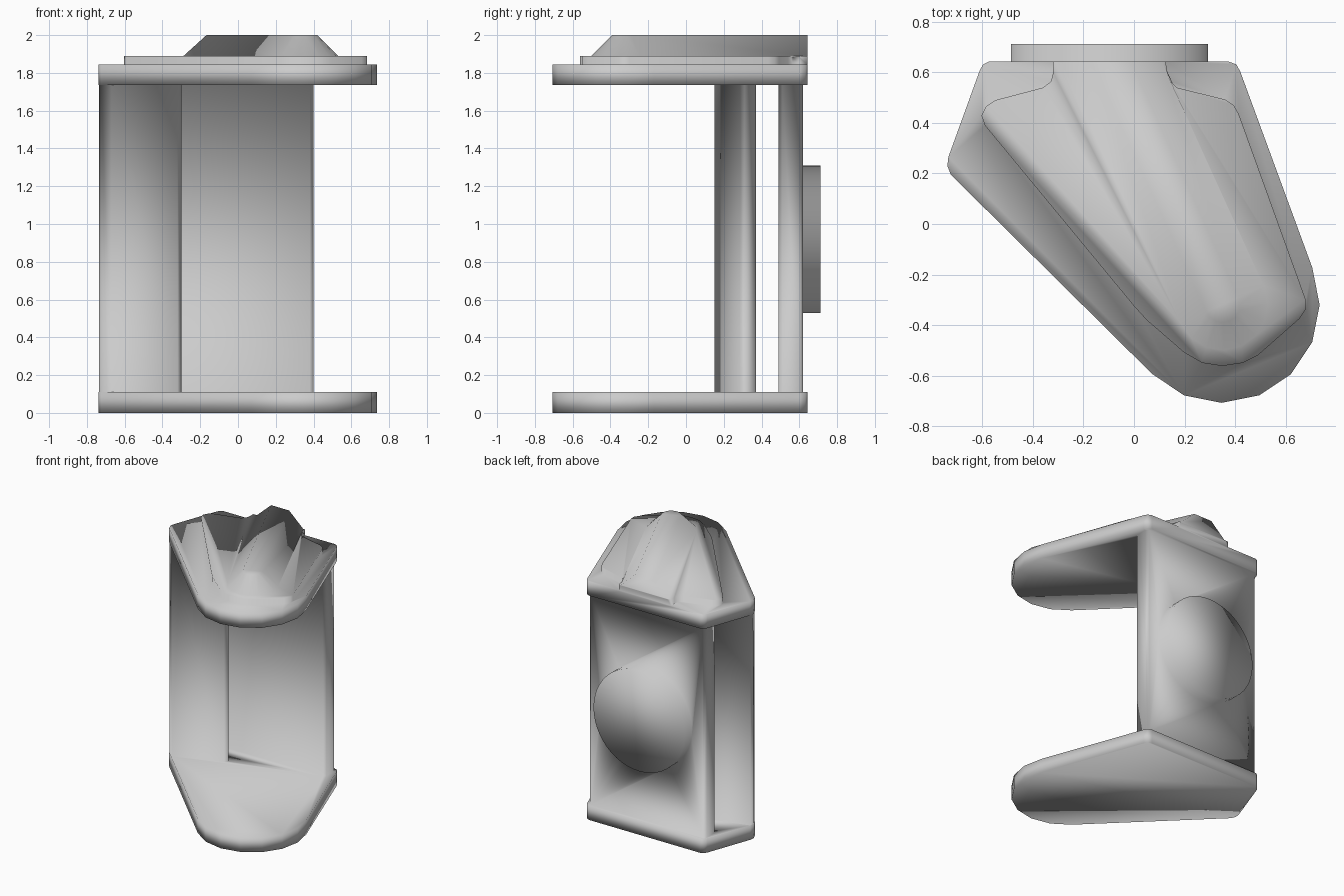
import bpy, bmesh, math

if "Cube" in bpy.data.objects:
    bpy.data.objects.remove(bpy.data.objects["Cube"])


def loft(name, lower, upper, z0, z1):
    """Solid between two matching plan outlines (counter-clockwise)."""
    bm = bmesh.new()
    a = [bm.verts.new((x, y, z0)) for x, y in lower]
    b = [bm.verts.new((x, y, z1)) for x, y in upper]
    n = len(a)
    bm.faces.new(a[::-1])
    bm.faces.new(b)
    for i in range(n):
        j = (i + 1) % n
        bm.faces.new((a[i], a[j], b[j], b[i]))
    bmesh.ops.recalc_face_normals(bm, faces=bm.faces)
    me = bpy.data.meshes.new(name)
    bm.to_mesh(me)
    bm.free()
    ob = bpy.data.objects.new(name, me)
    bpy.context.collection.objects.link(ob)
    return ob


def arc(cx, cy, r, a0, a1, n):
    return [(cx + r * math.cos(math.radians(a0 + (a1 - a0) * i / n)),
             cy + r * math.sin(math.radians(a0 + (a1 - a0) * i / n))) for i in range(n + 1)]


# Top and bottom plates: tapered outline with a round nose
plate = [(0.42, 0.605), (0.405, 0.632), (0.375, 0.643), (-0.575, 0.643), (-0.597, 0.632),
         (-0.61, 0.61), (-0.735, 0.265), (-0.739, 0.23), (-0.725, 0.195)]
plate += arc(0.347, -0.32, 0.388, -135, 22.5, 7)
bracket = loft("bracket", plate, plate, 0, 0.11)
parts = [loft("top_plate", plate, plate, 1.735, 1.845)]

# Back wall and the angled side wall, sunk slightly into both plates
back = [(-0.60, 0.51), (-0.58, 0.49), (0.38, 0.49), (0.40, 0.51), (0.40, 0.60), (0.38, 0.62),
        (-0.58, 0.62), (-0.60, 0.60)]
parts.append(loft("back_wall", back, back, 0.10, 1.745))
side = [(-0.733, 0.262), (-0.737, 0.23), (-0.723, 0.196), (-0.67, 0.152), (-0.32, 0.285),
        (-0.30, 0.31), (-0.34, 0.37)]
parts.append(loft("side_wall", side, side, 0.10, 1.745))

# Round boss on the back
bpy.ops.mesh.primitive_cylinder_add(vertices=48, radius=0.39, depth=0.12,
                                    location=(-0.097, 0.652, 0.92), rotation=(math.pi / 2, 0, 0))
boss = bpy.context.object
boss.name = "back_boss"
parts.append(boss)

# Cap lip on the top plate, narrowing to a neck at the back
lip = [(-0.32, 0.643), (-0.32, 0.60), (-0.328, 0.565), (-0.36, 0.54), (-0.55, 0.49), (-0.585, 0.466),
       (-0.604, 0.43), (-0.59, 0.39), (0.0, -0.325), (0.05, -0.38), (0.2, -0.51), (0.27, -0.55),
       (0.35, -0.562), (0.43, -0.55), (0.49, -0.52), (0.655, -0.375), (0.682, -0.335),
       (0.68, -0.30), (0.415, 0.435), (0.395, 0.47), (0.36, 0.493), (0.17, 0.54), (0.145, 0.565),
       (0.132, 0.60), (0.125, 0.643)]
parts.append(loft("cap_lip", lip, lip, 1.835, 1.89))


# Sloped ridge along the cap: round at the nose, cut flush at the back
def ridge(r):
    w = r / 0.909
    return arc(0.35, -0.32, r, -155.4, 24.6, 8) + [(-0.09 + w, 0.643), (-0.09 - w, 0.643)]


parts.append(loft("cap_ridge", ridge(0.185), ridge(0.07), 1.885, 2.0))

# Fuse everything into one casting so the smooth shading flows across all parts
bpy.ops.object.select_all(action='DESELECT')
bpy.context.view_layer.objects.active = bracket
bracket.select_set(True)
for p in parts:
    mod = bracket.modifiers.new("fuse", 'BOOLEAN')
    mod.operation = 'UNION'
    mod.solver = 'EXACT'
    mod.object = p
    bpy.ops.object.modifier_apply(modifier=mod.name)
    bpy.data.objects.remove(p)

bm = bmesh.new()
bm.from_mesh(bracket.data)
bmesh.ops.remove_doubles(bm, verts=bm.verts, dist=0.0015)
bm.to_mesh(bracket.data)
bm.free()
bracket.data.shade_smooth()
